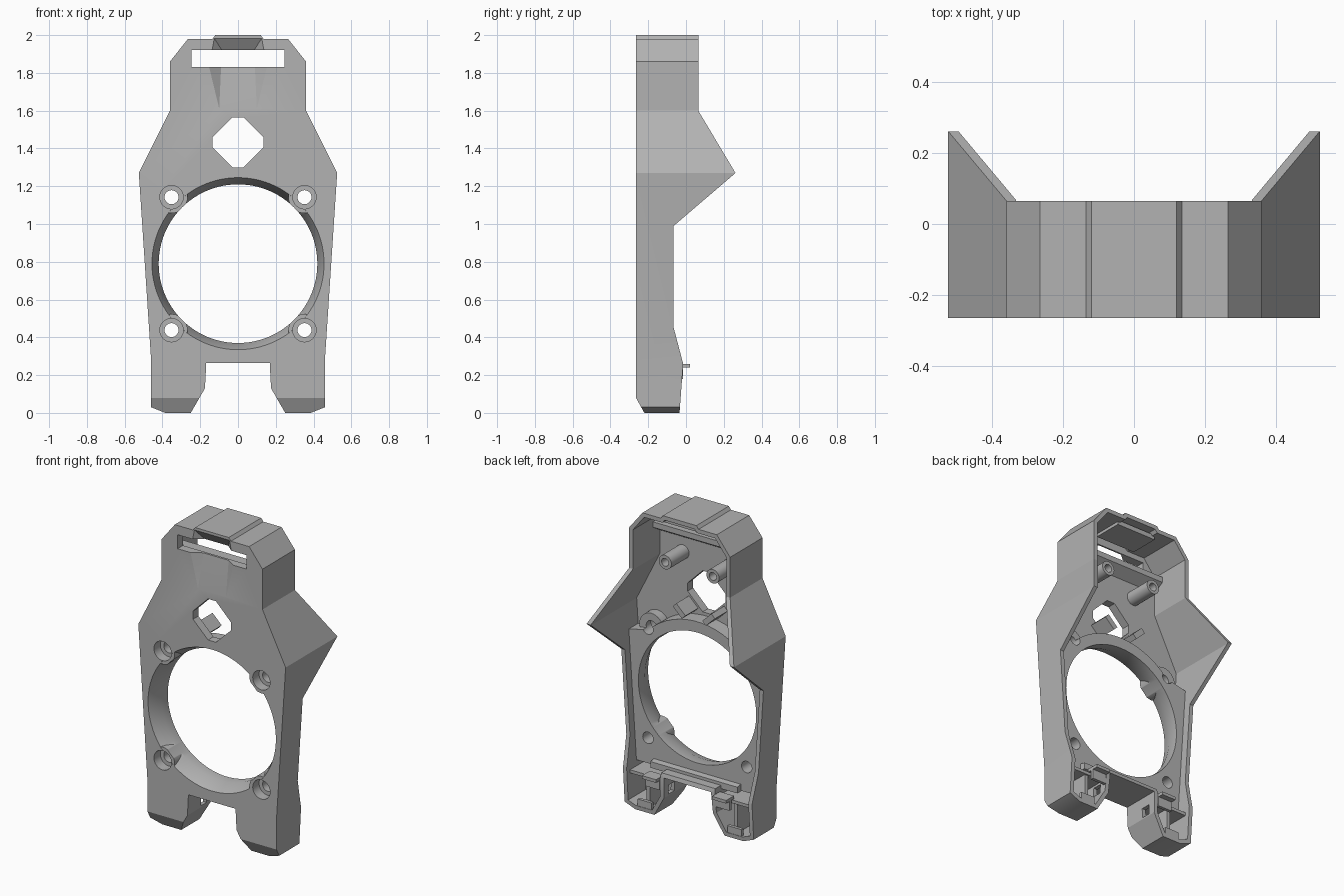
import bpy, bmesh, math
from mathutils import Vector

if "Cube" in bpy.data.objects:
    bpy.data.objects.remove(bpy.data.objects["Cube"])

grey = bpy.data.materials.new("plain grey")
grey.diffuse_color = (0.45, 0.45, 0.45, 1)
grey.use_nodes = True
grey.node_tree.nodes["Principled BSDF"].inputs["Base Color"].default_value = grey.diffuse_color


def make(name, bm):
    bmesh.ops.recalc_face_normals(bm, faces=bm.faces)
    me = bpy.data.meshes.new(name)
    bm.to_mesh(me)
    bm.free()
    me.materials.append(grey)
    ob = bpy.data.objects.new(name, me)
    bpy.context.collection.objects.link(ob)
    return ob


def loft(name, a, ya, b, yb, axis="y"):
    """Solid between two outlines; axis y takes (x, z), axis x takes (y, z)."""
    bm = bmesh.new()
    place = (lambda p, d: (p[0], d, p[1])) if axis == "y" else (lambda p, d: (d, p[0], p[1]))
    va = [bm.verts.new(place(p, ya)) for p in a]
    vb = [bm.verts.new(place(p, yb)) for p in b]
    bm.faces.new(va)
    bm.faces.new(vb)
    n = len(a)
    for i in range(n):
        j = (i + 1) % n
        bm.faces.new((va[i], va[j], vb[j], vb[i]))
    return make(name, bm)


def prism(name, pts, d0, d1, axis="y"):
    return loft(name, pts, d0, pts, d1, axis)


def box(name, x0, x1, y0, y1, z0, z1):
    return prism(name, [(x0, z0), (x1, z0), (x1, z1), (x0, z1)], y0, y1)


def hull(name, pts):
    bm = bmesh.new()
    for p in pts:
        bm.verts.new(p)
    bmesh.ops.convex_hull(bm, input=bm.verts)
    return make(name, bm)


def circle(cx, cz, r, n=32):
    return [(cx + r * math.cos(2 * math.pi * i / n), cz + r * math.sin(2 * math.pi * i / n))
            for i in range(n)]


def mirror(half):
    return half + [(-x, z) for x, z in reversed(half)]


def inset(pts, t):
    """Mitred inset of a clockwise outline."""
    out = []
    for i, p in enumerate(pts):
        p, a, b = Vector(p), Vector(pts[i - 1]), Vector(pts[(i + 1) % len(pts)])
        d0, d1 = (p - a).normalized(), (b - p).normalized()
        n0, n1 = Vector((d0.y, -d0.x)), Vector((d1.y, -d1.x))
        out.append(tuple(p + (n0 + n1) * (t / (1 + n0.dot(n1)))))
    return out


def boolean(ob, other, op):
    m = ob.modifiers.new("cut", "BOOLEAN")
    m.operation, m.solver, m.object = op, "EXACT", other
    dg = bpy.context.evaluated_depsgraph_get()
    me = bpy.data.meshes.new_from_object(ob.evaluated_get(dg))
    ob.modifiers.clear()
    ob.data = me
    bpy.data.objects.remove(other)


def smooth(ob):
    bpy.ops.object.select_all(action="DESELECT")
    ob.select_set(True)
    bpy.context.view_layer.objects.active = ob
    bpy.ops.object.shade_smooth_by_angle(angle=math.radians(25))


FRONT = -0.265
HUB = 0.79
SCREWS = [(sx * 0.352, HUB + sz * 0.352) for sx in (-1, 1) for sz in (-1, 1)]

# Shell: front plate with a thin wall all round, open at the back
half = [(0.12, 2.0), (0.135, 1.98), (0.265, 1.98), (0.36, 1.86), (0.36, 1.6),
        (0.525, 1.27), (0.46, 0.28), (0.46, 0.03), (0.385, 0.0), (0.25, 0.0),
        (0.175, 0.13), (0.168, 0.265)]
outline = mirror(half)
shell = prism("shell", outline, FRONT, 0.3)
boolean(shell, prism("cavity", inset(outline, 0.026), -0.21, 0.4), "DIFFERENCE")

# Side silhouette with the swept wings and the chamfered feet
side = [(FRONT, 2.1), (0.065, 2.1), (0.065, 1.6), (0.262, 1.27), (-0.065, 0.99),
        (-0.065, 0.45), (-0.015, 0.26), (-0.035, -0.01), (-0.215, -0.01), (FRONT, 0.08)]
boolean(shell, prism("silhouette", side, -1, 1, "x"), "INTERSECT")

# Thick fan mount with an arched top
arch = [(0.49 * math.cos(math.radians(a)), HUB + 0.49 * math.sin(math.radians(a)))
        for a in range(45, 136, 6)]
mount = [(-0.45, 0.275), (0.45, 0.275), (0.5, 1.1)] + arch + [(-0.5, 1.1)]
boolean(shell, prism("mount", mount, -0.24, -0.115), "UNION")

# Flared fan opening, interrupted by the screw bosses
boolean(shell, loft("flare", circle(0, HUB, 0.456, 96), FRONT - 0.001,
                    circle(0, HUB, 0.42, 96), -0.18), "DIFFERENCE")
for x, z in SCREWS:
    boolean(shell, prism("boss", circle(x, z, 0.085), FRONT + 0.001, -0.15), "UNION")
boolean(shell, prism("bore", circle(0, HUB, 0.42, 96), -0.4, 0), "DIFFERENCE")
for x, z in SCREWS:
    boolean(shell, prism("hole", circle(x, z, 0.037), -0.4, 0), "DIFFERENCE")
    boolean(shell, prism("counterbore", circle(x, z, 0.062), -0.4, -0.2), "DIFFERENCE")

# Eight-sided window, top slot and the shallow chute around the slot
window = mirror([(0.028, 1.565), (0.135, 1.458), (0.135, 1.405), (0.028, 1.3)])
boolean(shell, prism("window", window, -0.4, -0.05), "DIFFERENCE")
boolean(shell, box("slot", -0.245, 0.245, -0.4, -0.1, 1.83, 1.92), "DIFFERENCE")
chute = [(s * x, y, z) for s in (-1, 1) for x, y, z in
         ((0.13, -0.27, 1.99), (0.16, -0.27, 1.83), (0.1, -0.267, 1.6),
          (0.085, -0.22, 1.92), (0.09, -0.225, 1.82))]
boolean(shell, hull("chute", chute), "DIFFERENCE")

# Openings in the inner leg walls
for s in (-1, 1):
    xs = sorted((s * 0.14, s * 0.215))
    boolean(shell, box("leg_opening", *xs, -0.13, -0.07, 0.14, 0.2), "DIFFERENCE")
smooth(shell)

# Ledge below the slot, pad under the roof, and bar above the leg gap
hull("slot_ledge", [(s * 0.34, y, z) for s in (-1, 1) for y, z in
                    ((-0.22, 1.74), (-0.22, 1.825), (-0.14, 1.825), (-0.14, 1.79))])
box("roof_pad", -0.14, 0.14, -0.17, 0.02, 1.935, 1.965)
hull("lower_bar", [(s * 0.31, y, z) for s in (-1, 1) for y, z in
                   ((-0.2, 0.27), (-0.2, 0.33), (-0.08, 0.31), (-0.08, 0.27))])

for s, tag in ((-1, "left"), (1, "right")):
    # Hollow mounting posts
    post = prism(tag + "_post", circle(s * 0.17, 1.65, 0.045), -0.215, -0.03)
    boolean(post, prism("post_hole", circle(s * 0.17, 1.65, 0.025), -0.16, 0), "DIFFERENCE")
    smooth(post)
    # Slanted fins along the lower window edges
    fin = [(s * 0.06, 1.315), (s * 0.125, 1.378), (s * 0.15, 1.352), (s * 0.085, 1.29)]
    prism(tag + "_window_fin", fin, -0.22, -0.08)
    # Clip parts inside the legs
    inner, outer = sorted((s * 0.19, s * 0.44))
    box(tag + "_leg_shelf", inner, outer, -0.215, -0.05, 0.215, 0.235)
    box(tag + "_leg_web", *sorted((s * 0.3, s * 0.325)), -0.215, -0.06, 0.02, 0.22)
    box(tag + "_upper_clip", *sorted((s * 0.2, s * 0.3)), -0.06, 0.02, 0.24, 0.26)
    box(tag + "_upper_hook", *sorted((s * 0.2, s * 0.3)), -0.035, -0.015, 0.18, 0.25)
    box(tag + "_lower_hook", *sorted((s * 0.27, s * 0.37)), -0.055, -0.035, 0.015, 0.07)
